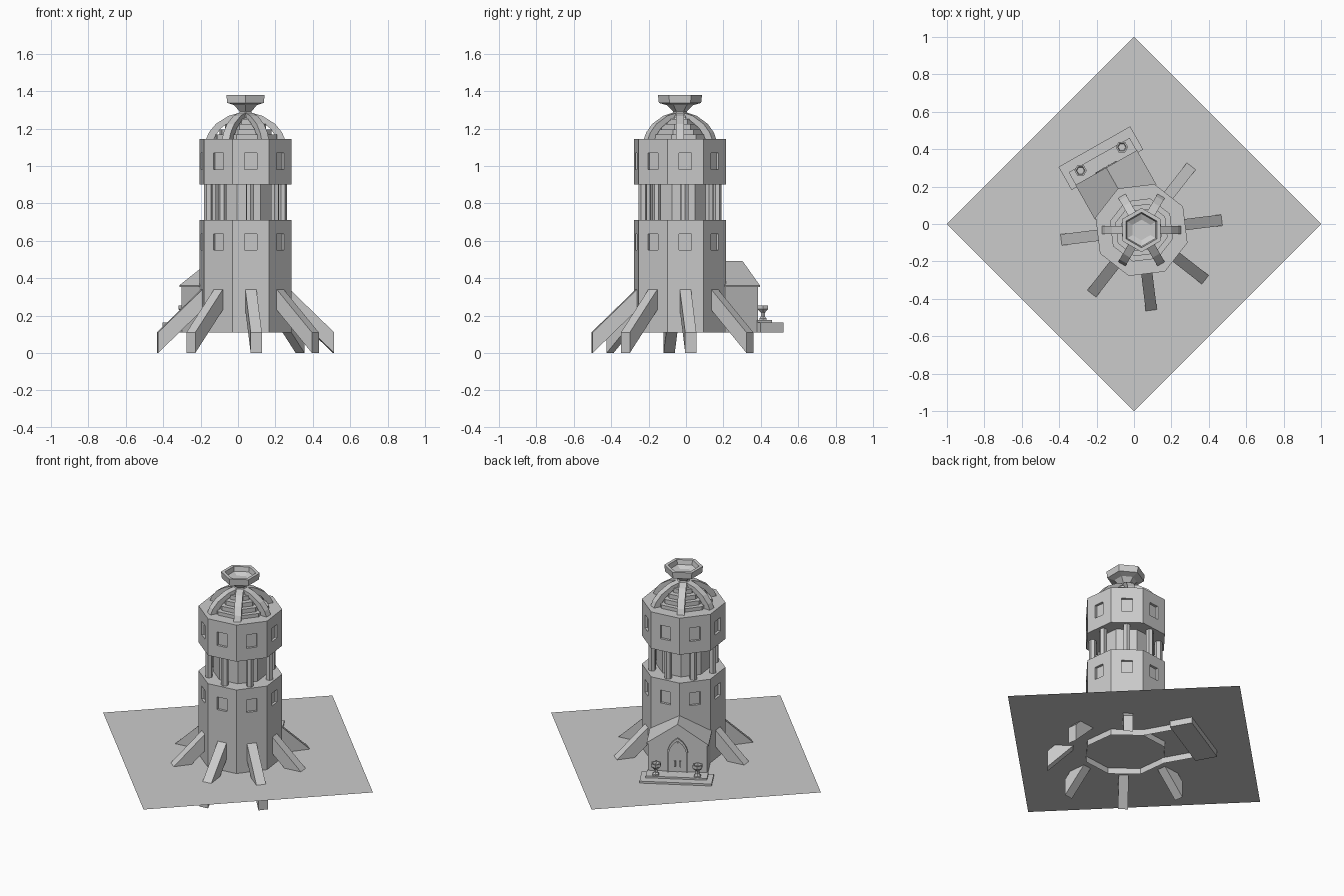
import bpy, bmesh
from math import sin, cos, pi, radians
from mathutils import Matrix, Vector

cube = bpy.data.objects.get("Cube")
if cube:
    bpy.data.objects.remove(cube, do_unlink=True)

stone = bpy.data.materials.new("stone_grey")
stone.use_nodes = True
GREY = (0.6, 0.6, 0.6, 1)
stone.diffuse_color = GREY
stone.node_tree.nodes["Principled BSDF"].inputs["Base Color"].default_value = GREY

AXIS = Vector((0.04, -0.032, 0))   # tower centre
FACE = 7                           # direction of the first wall, degrees
PORCH = 119.5                      # direction of the porch
GROUND = 0.15


def finish(name, bm, angle=0):
    """Turn the mesh about the tower axis and add it to the scene."""
    bmesh.ops.recalc_face_normals(bm, faces=bm.faces)
    bm.transform(Matrix.Translation(AXIS) @ Matrix.Rotation(radians(angle), 4, 'Z'))
    mesh = bpy.data.meshes.new(name)
    bm.to_mesh(mesh)
    bm.free()
    mesh.materials.append(stone)
    ob = bpy.data.objects.new(name, mesh)
    bpy.context.collection.objects.link(ob)
    return ob


def lathe(name, profile, sides, angle=0, at=(0, 0), turn=0):
    """Polygonal turning of (radius, height) points, capped at both ends."""
    bm = bmesh.new()
    rings = [[bm.verts.new((at[0] + r * cos(2 * pi * i / sides + radians(turn)),
                            at[1] + r * sin(2 * pi * i / sides + radians(turn)), z))
              for i in range(sides)] for r, z in profile]
    for a, b in zip(rings, rings[1:]):
        for i in range(sides):
            j = (i + 1) % sides
            bm.faces.new((a[i], a[j], b[j], b[i]))
    bm.faces.new(rings[0])
    bm.faces.new(rings[-1])
    return finish(name, bm, angle)


def slab(name, outline, width, angle):
    """Outline of (radius, height) extruded sideways."""
    bm = bmesh.new()
    f = bm.faces.new([bm.verts.new((r, -width / 2, z)) for r, z in outline])
    new = bmesh.ops.extrude_face_region(bm, geom=[f])["geom"]
    bmesh.ops.translate(bm, verts=[v for v in new if isinstance(v, bmesh.types.BMVert)],
                        vec=(0, width, 0))
    return finish(name, bm, angle)


def box(name, r0, r1, y0, y1, z0, z1, angle):
    bm = bmesh.new()
    bmesh.ops.create_cube(bm, size=1)
    bm.transform(Matrix.Translation(((r0 + r1) / 2, (y0 + y1) / 2, (z0 + z1) / 2))
                 @ Matrix.Diagonal((r1 - r0, y1 - y0, z1 - z0, 1)))
    return finish(name, bm, angle)


def storey(name, radius, z0, z1, w0, w1, floor):
    """Eight-sided storey with a recessed window in every wall."""
    bm = bmesh.new()
    apothem, half, depth = radius * cos(pi / 8), radius * sin(pi / 8), 0.016

    def rect(x, h, a, b, rot):
        return [bm.verts.new(rot @ Vector((x, y, z)))
                for y, z in ((-h, a), (h, a), (h, b), (-h, b))]

    for k in range(8):
        rot = Matrix.Rotation(k * pi / 4, 3, 'Z')
        loops = [rect(apothem, half, z0, z1, rot),
                 rect(apothem, 0.034, w0, w1, rot),
                 rect(apothem - depth, 0.034, w0, w1, rot)]
        for a, b in zip(loops, loops[1:]):
            for i in range(4):
                j = (i + 1) % 4
                bm.faces.new((a[i], a[j], b[j], b[i]))
        bm.faces.new(loops[-1])
    bmesh.ops.remove_doubles(bm, verts=bm.verts, dist=0.0001)
    for z in ([z0, z1] if floor else [z1]):
        ring = [e for e in bm.edges if e.is_boundary and all(abs(v.co.z - z) < 0.001 for v in e.verts)]
        bmesh.ops.contextual_create(bm, geom=ring)
    return finish(name, bm, FACE)


# Ground sheet, a thin diamond
bm = bmesh.new()
bm.faces.new([bm.verts.new(Vector((x, y, GROUND)) - AXIS)
              for x, y in ((1, 0), (0, 1), (-1, 0), (0, -1))])
finish("ground_sheet", bm)

# Tower storeys, open gallery between them
storey("lower_storey", 0.255, 0.11, 0.71, 0.55, 0.635, False)
storey("upper_storey", 0.255, 0.90, 1.145, 0.98, 1.07, True)
lathe("gallery_core", [(0.165, 0.70), (0.165, 0.91)], 8, FACE + 22.5)
for k in range(8):
    lathe("gallery_column", [(0.023, 0.70), (0.023, 0.91)], 6, FACE + 45 * k, (0.2, 0))

# Sloping buttresses on the six walls away from the porch
for k in (0, 1, 4, 5, 6, 7):
    slab("buttress", [(0.474, 0), (0.474, 0.11), (0.225, 0.35), (0.225, 0.24)], 0.06, FACE + 45 * k)

# Stepped dome with curved ribs
steps = []
for i, r in enumerate((0.175, 0.145, 0.115, 0.08)):
    steps += [(r, 1.14 + 0.028 * i), (r, 1.168 + 0.028 * i)]
lathe("stepped_dome", steps, 8, FACE + 22.5)
outer = [(0.21, 1.145), (0.195, 1.18), (0.158, 1.225), (0.09, 1.268), (0.03, 1.285)]
inner = [(r * 0.84, z - 0.025) for r, z in reversed(outer)]
for k in range(6):
    slab("dome_rib", outer + inner, 0.045, 60 * k)

# Hexagonal bowl on top
lathe("top_bowl", [(0.06, 1.255), (0.036, 1.29), (0.07, 1.325), (0.113, 1.337), (0.118, 1.38),
                   (0.095, 1.38), (0.088, 1.35), (0.055, 1.335)], 6, 30)

# Porch: walls with gable, roof sheets, open underneath
W, EAVE, RIDGE, FRONT = 0.18, 0.36, 0.485, 0.376
bm = bmesh.new()
front, back = [[bm.verts.new((r, y, z)) for y, z in
                ((-W, 0.11), (-W, EAVE), (0, RIDGE), (W, EAVE), (W, 0.11))] for r in (FRONT, 0.17)]
bm.faces.new(front)
for i in range(4):
    bm.faces.new((front[i], front[i + 1], back[i + 1], back[i]))
finish("porch_walls", bm, PORCH)
for side in (-1, 1):
    bm = bmesh.new()
    ends = [[bm.verts.new((r, side * y, z)) for y, z in
             ((0, RIDGE - 0.004), (W + 0.009, EAVE - 0.008), (W + 0.009, EAVE + 0.002), (0, RIDGE + 0.008))]
            for r in (0.17, 0.383)]
    for i in range(4):
        j = (i + 1) % 4
        bm.faces.new((ends[0][i], ends[0][j], ends[1][j], ends[1][i]))
    for end in ends:
        bm.faces.new(end)
    finish("porch_roof", bm, PORCH)


def arch(half, spring, n=6):
    """Pointed arch from one foot to the other as (y, z) points."""
    right = [(half - 2 * half * (1 - cos(t)), spring + 2 * half * sin(t))
             for t in (radians(60) * i / n for i in range(n + 1))]
    return [(half, GROUND)] + right + [(-y, z) for y, z in right[-2::-1]] + [(-half, GROUND)]


# Pointed door with raised surround, centre bar and pulls
bm = bmesh.new()
loops = [[bm.verts.new((r, y, z)) for y, z in arch(h, 0.29)]
         for r, h in ((FRONT, 0.064), (FRONT + 0.012, 0.064), (FRONT + 0.012, 0.053), (FRONT, 0.053))]
for a, b in zip(loops, loops[1:]):
    for i in range(len(a) - 1):
        bm.faces.new((a[i], a[i + 1], b[i + 1], b[i]))
finish("door_surround", bm, PORCH)
bm = bmesh.new()
bm.faces.new([bm.verts.new((FRONT + 0.003, y, z)) for y, z in arch(0.054, 0.29)])
finish("door_leaves", bm, PORCH)
box("door_centre_bar", FRONT, FRONT + 0.008, -0.005, 0.005, GROUND, 0.37, PORCH)
for side in (-1, 1):
    y = side * 0.016
    box("door_pull", FRONT, FRONT + 0.014, y - 0.005, y + 0.005, 0.21, 0.25, PORCH)

# Steps and the two planters
box("lower_step", 0.37, 0.512, -0.22, 0.22, 0.11, 0.163, PORCH)
box("upper_step", 0.37, 0.46, -0.187, 0.187, 0.15, 0.175, PORCH)
for side in (-1, 1):
    lathe("planter", [(0.022, 0.17), (0.022, 0.185), (0.012, 0.195), (0.012, 0.215), (0.033, 0.235),
                      (0.033, 0.255), (0.024, 0.255), (0.02, 0.24)], 6, PORCH, (0.437, side * 0.127))
